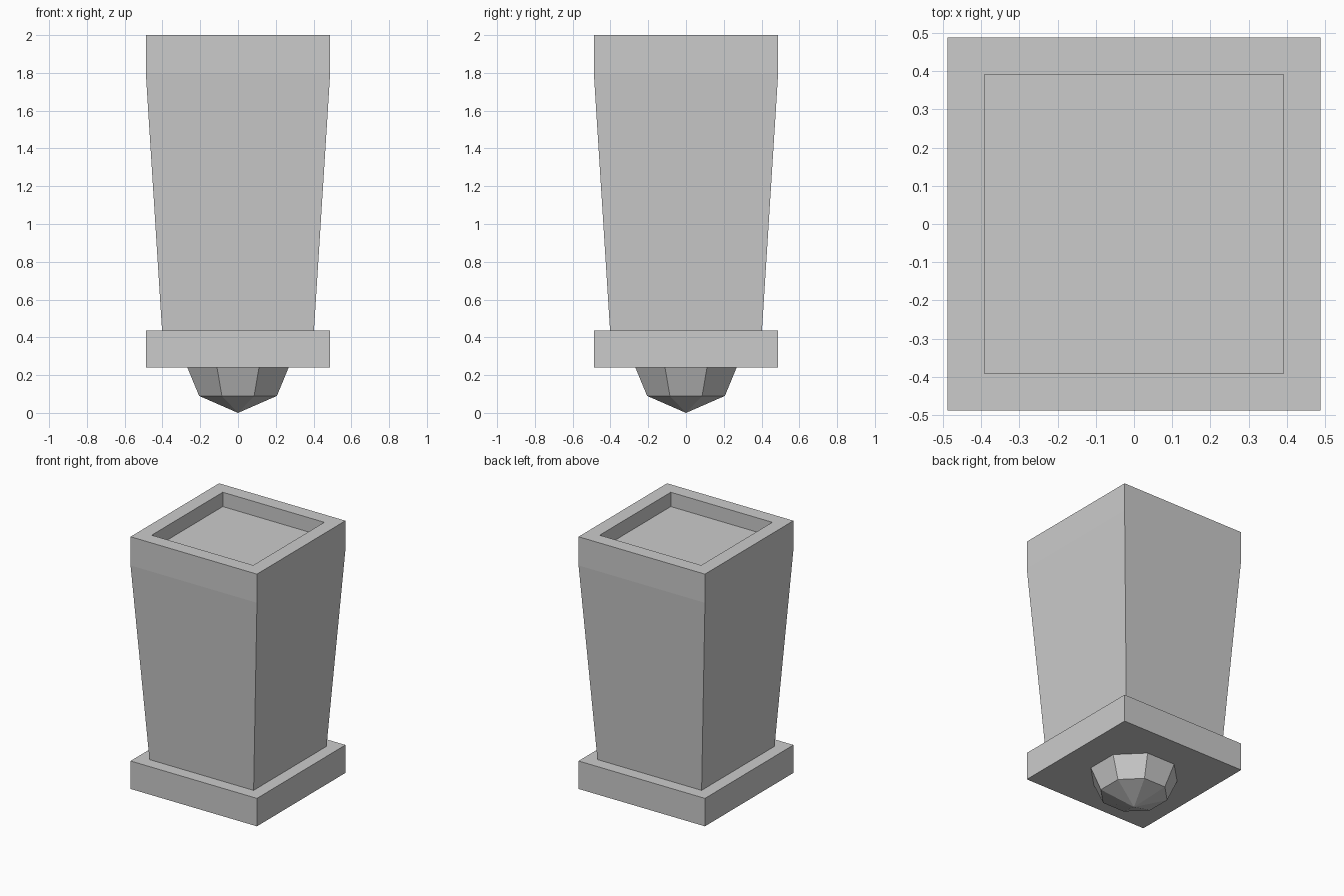
import bpy, bmesh, math

if "Cube" in bpy.data.objects:
    bpy.data.objects.remove(bpy.data.objects["Cube"])


def stack(name, sides, rings, bottom_tip=None):
    """Loft regular polygons (half-width across flats, z), capped or pointed below."""
    bm = bmesh.new()
    loops = []
    for half, z in rings:
        r = half / math.cos(math.pi / sides)
        angles = [2 * math.pi * (i + 0.5) / sides for i in range(sides)]
        loops.append([bm.verts.new((r * math.cos(a), r * math.sin(a), z)) for a in angles])
    for low, high in zip(loops, loops[1:]):
        for i in range(sides):
            j = (i + 1) % sides
            bm.faces.new((low[i], low[j], high[j], high[i]))
    if bottom_tip is None:
        bm.faces.new(loops[0][::-1])
    else:
        tip = bm.verts.new((0, 0, bottom_tip))
        for i in range(sides):
            bm.faces.new((tip, loops[0][(i + 1) % sides], loops[0][i]))
    bm.faces.new(loops[-1])
    bmesh.ops.recalc_face_normals(bm, faces=bm.faces[:])
    mesh = bpy.data.meshes.new(name)
    bm.to_mesh(mesh)
    bm.free()
    obj = bpy.data.objects.new(name, mesh)
    bpy.context.collection.objects.link(obj)
    return obj


# Tapered square body: straight collar, flat rim, shallow square recess on top
stack("tapered_body", 4, [(0.402, 0.435), (0.488, 1.8), (0.488, 2.0),
                          (0.392, 2.0), (0.392, 1.9)])

# Square plinth slab under the body
stack("base_slab", 4, [(0.488, 0.24), (0.488, 0.435)])

# Faceted octagonal finial ending in a point
stack("bottom_finial", 8, [(0.206, 0.09), (0.268, 0.24)], bottom_tip=0.0)
